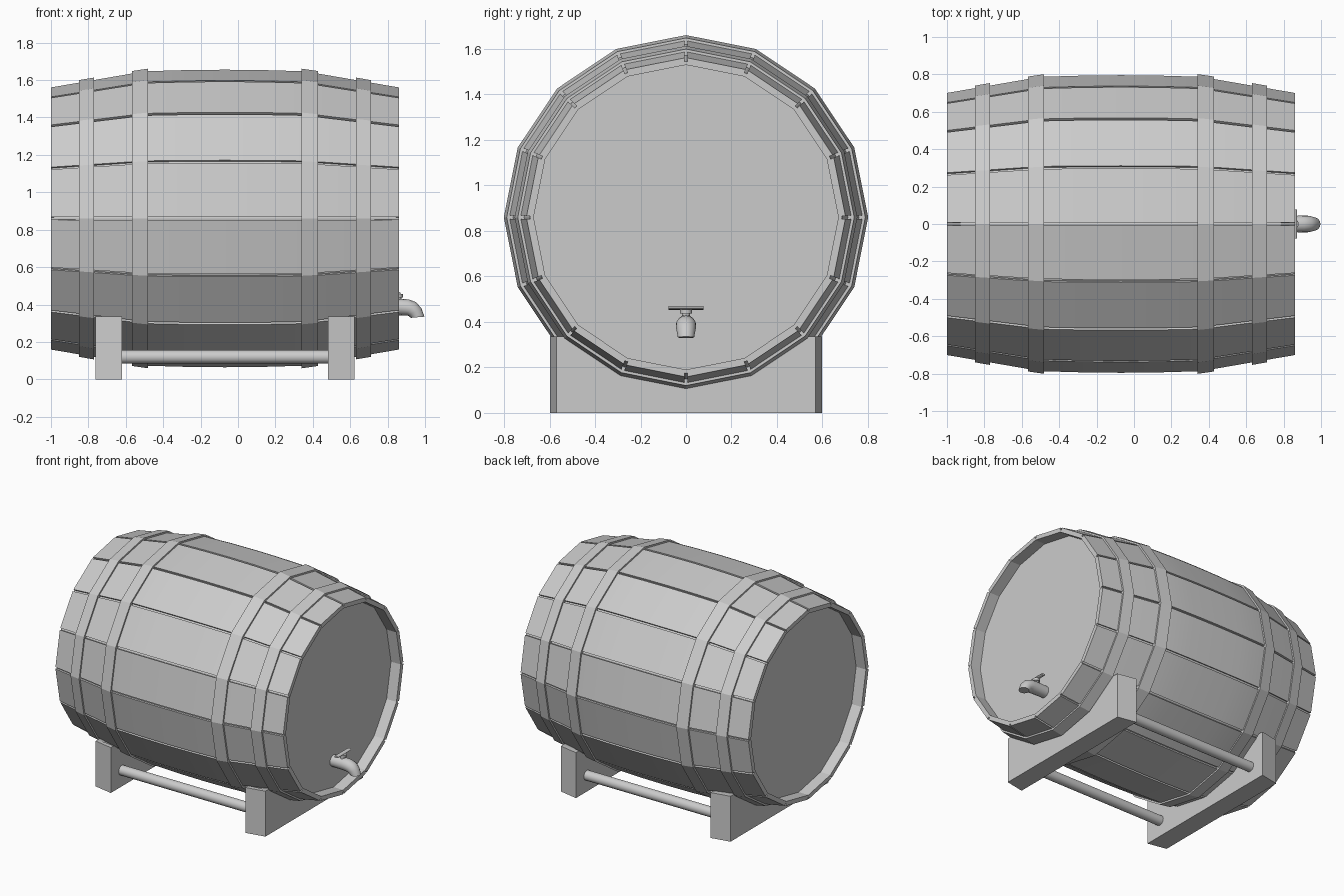
import bpy, bmesh
from math import sin, cos, pi, radians

if "Cube" in bpy.data.objects:
    bpy.data.objects.remove(bpy.data.objects["Cube"])

CX, CZ, N = -0.07, 0.86, 16          # barrel centre and number of staves
HALF = [(0, .797), (.2, .795), (.41, .789), (.5, .776), (.72, .738), (.93, .702)]
PROFILE = [(-d, r) for d, r in HALF[:0:-1]] + HALF   # (offset from centre, radius)


def radius_at(d):
    d = abs(d)
    for (a, ra), (b, rb) in zip(HALF, HALF[1:]):
        if d <= b:
            return ra + (rb - ra) * (d - a) / (b - a)
    return HALF[-1][1]


def loft(name, rings, caps=True, closed=False, smooth=20):
    """Bridge equal-sized point rings into one mesh object."""
    bm = bmesh.new()
    add_loft(bm, rings, caps, closed)
    return finish(name, bm, smooth)


def add_loft(bm, rings, caps=True, closed=False):
    vs = [[bm.verts.new(p) for p in ring] for ring in rings]
    n = len(vs[0])
    pairs = list(zip(vs, vs[1:])) + ([(vs[-1], vs[0])] if closed else [])
    for a, b in pairs:
        for i in range(n):
            bm.faces.new((a[i], a[(i + 1) % n], b[(i + 1) % n], b[i]))
    if caps:
        bm.faces.new(vs[0][::-1])
        bm.faces.new(vs[-1])


def finish(name, bm, smooth):
    bmesh.ops.recalc_face_normals(bm, faces=bm.faces)
    me = bpy.data.meshes.new(name)
    bm.to_mesh(me)
    bm.free()
    ob = bpy.data.objects.new(name, me)
    bpy.context.collection.objects.link(ob)
    bpy.ops.object.select_all(action='DESELECT')
    ob.select_set(True)
    bpy.context.view_layer.objects.active = ob
    bpy.ops.object.shade_smooth_by_angle(angle=radians(smooth))
    return ob


def corner(d, r, k):
    a = 2 * pi * k / N
    return (CX + d, r * cos(a), CZ + r * sin(a))


def ring(d, r):
    return [corner(d, r, k) for k in range(N)]


# Barrel core with recessed heads
core = [(-.85, .67), (-.93, .67)] + [(d, r - .016) for d, r in PROFILE] + [(.93, .67), (.85, .67)]
loft("barrel_core", [ring(d, r) for d, r in core])

# Flat staves with narrow gaps between them
bm = bmesh.new()
GAP = .025
for k in range(N):
    rings = []
    for d, r in PROFILE:
        def edge_point(rad, f):
            p, q = corner(d, rad, k), corner(d, rad, k + 1)
            return tuple(u + (v - u) * f for u, v in zip(p, q))
        rings.append([edge_point(r, GAP), edge_point(r, 1 - GAP),
                      edge_point(r - .025, 1 - GAP), edge_point(r - .025, GAP)])
    add_loft(bm, rings)
finish("barrel_staves", bm, 20)

# Four hoops that follow the bulge
for name, d0, d1 in (("outer_hoop", .70, .78), ("inner_hoop", .41, .497)):
    for side, s in (("left", -1), ("right", 1)):
        r0, r1 = radius_at(d0), radius_at(d1)
        loft(f"{name}_{side}", [ring(s * d0, r0 + .012), ring(s * d1, r1 + .012),
                                ring(s * d1, r1 - .02), ring(s * d0, r0 - .02)],
             caps=False, closed=True)

# Cradle supports, slightly narrower on their outer face
for side, s in (("left", -1), ("right", 1)):
    rings = []
    for d, w in ((.55, .598), (.693, .57)):
        r = radius_at(d) - .004
        curve = [corner(s * d, r, k)[1:] for k in range(14, 9, -1)]
        tip = r * cos(pi / 4) + .018
        pts = [(-w, 0), (w, 0), (w, .335), (tip + .005, .335)] + curve + [(-tip - .005, .335), (-w, .335)]
        rings.append([(CX + s * d, y, z) for y, z in pts])
    loft(f"cradle_support_{side}", rings)


def tube(name, rings, sides=16, smooth=40):
    """Tube in the xz plane; each ring is x, y, z, radius, downward tilt."""
    out = []
    for x, y, z, r, tilt in rings:
        t = radians(tilt)
        out.append([(x + sin(t) * r * sin(a), y + r * cos(a), z + cos(t) * r * sin(a))
                    for a in (2 * pi * i / sides for i in range(sides))])
    return loft(name, out, smooth=smooth)


# Rods joining the supports
for side, s in (("front", -1), ("back", 1)):
    tube(f"cradle_rod_{side}", [(x, s * .47, .12, .036, 0) for x in (-.64, .50)])

# Tap: bent spout, stem and cross handle
tube("tap_spout", [(.775, 0, .386, .042, 0), (.87, 0, .386, .044, 0), (.90, 0, .384, .045, 15),
                   (.925, 0, .377, .045, 38), (.945, 0, .36, .041, 62), (.961, 0, .332, .036, 85)])
tube("tap_stem", [(.855, 0, .41, .018, 90), (.855, 0, .438, .018, 90),
                  (.855, 0, .438, .026, 90), (.855, 0, .455, .026, 90)])
loft("tap_handle", [[(.855 + .016 * cos(a), y, .461 + .008 * sin(a))
                     for a in (2 * pi * i / 8 for i in range(8))]
                    for y in (-.077, .077)], smooth=50)
